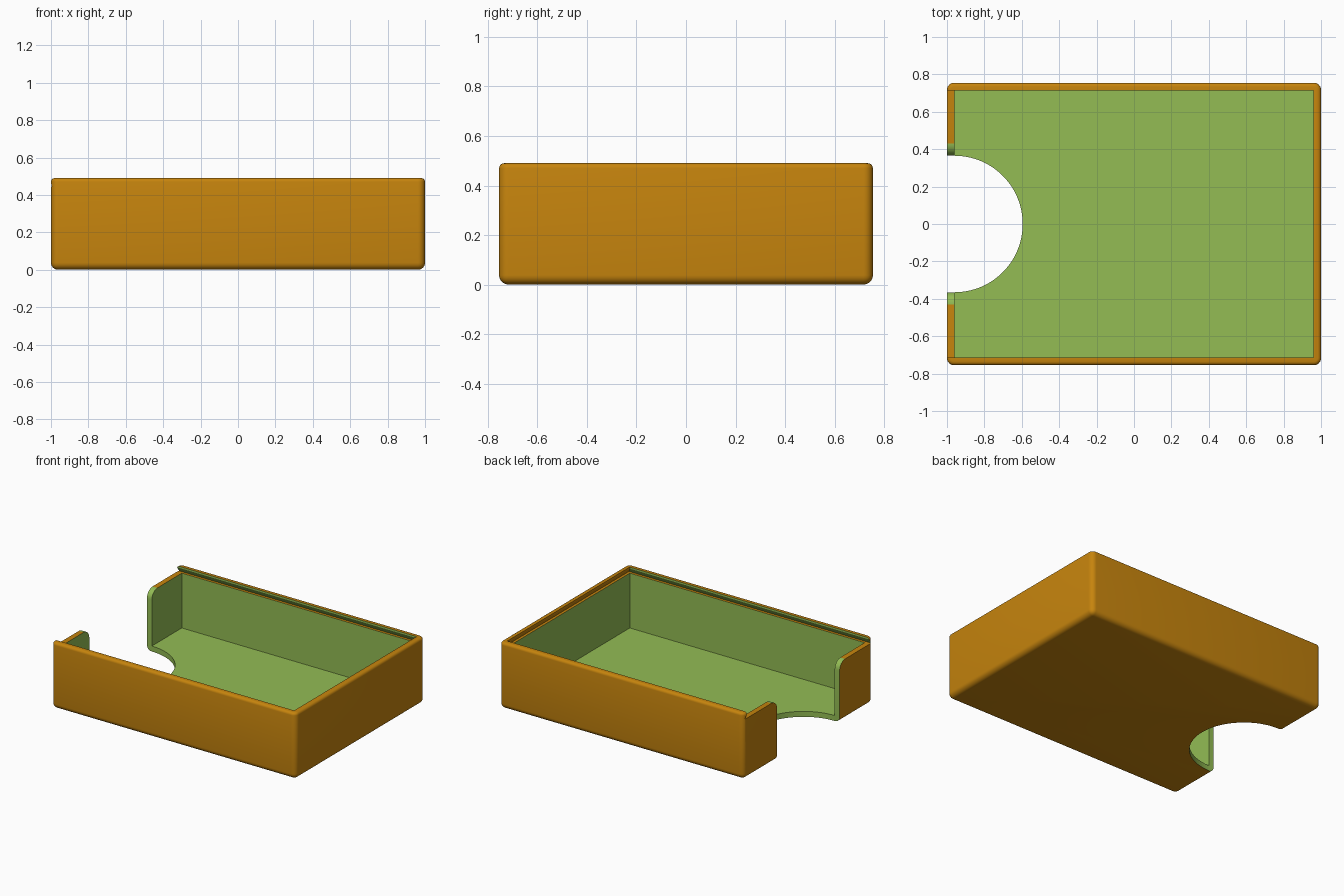
import bpy, bmesh, math

if "Cube" in bpy.data.objects:
    bpy.data.objects.remove(bpy.data.objects["Cube"])


def material(name, srgb):
    m = bpy.data.materials.new(name)
    lin = [((c / 255 + 0.055) / 1.055) ** 2.4 for c in srgb]
    m.diffuse_color = (*lin, 1)
    m.use_nodes = True
    m.node_tree.nodes["Principled BSDF"].inputs["Base Color"].default_value = m.diffuse_color
    return m


MATS = [material("orange", (198, 132, 13)), material("green", (147, 188, 84))]
ORANGE, GREEN = 0, 1


def make_object(name, bm):
    bmesh.ops.recalc_face_normals(bm, faces=bm.faces)
    me = bpy.data.meshes.new(name)
    bm.to_mesh(me)
    bm.free()
    ob = bpy.data.objects.new(name, me)
    bpy.context.collection.objects.link(ob)
    for m in MATS:
        me.materials.append(m)
    return ob


def loft(name, rings, mat):
    """Closed solid through a list of equal-length point rings."""
    bm = bmesh.new()
    vs = [[bm.verts.new(p) for p in r] for r in rings]
    n = len(rings[0])
    for a, b in zip(vs, vs[1:]):
        for i in range(n):
            j = (i + 1) % n
            bm.faces.new((a[i], a[j], b[j], b[i]))
    bm.faces.new(vs[0][::-1])
    bm.faces.new(vs[-1])
    for f in bm.faces:
        f.material_index = mat
    return make_object(name, bm)


def rect(x0, x1, y, z):
    return [(x0, -y, z), (x1, -y, z), (x1, y, z), (x0, y, z)]


# Outer box: large rounding on sides and bottom, smaller on the top rim
W, D, H, T = 1.0, 0.755, 0.49, 0.04
FLOOR, LEDGE = 0.04, 0.445
bm = bmesh.new()
bmesh.ops.create_cube(bm, size=1)
for v in bm.verts:
    v.co = (v.co.x * 2 * W, v.co.y * 2 * D, (v.co.z + 0.5) * H)
edges = [e for e in bm.edges if min(v.co.z for v in e.verts) < 0.01]
bmesh.ops.bevel(bm, geom=edges, offset=0.038, segments=6, profile=0.5, affect='EDGES')
edges = [e for e in bm.edges if min(v.co.z for v in e.verts) > H - 0.001]
bmesh.ops.bevel(bm, geom=edges, offset=0.02, segments=4, profile=0.5, affect='EDGES')
box = make_object("box_tray", bm)

# Inner cavity
ix, iy = W - T, D - T
cavity = loft("cavity_cutter", [rect(-ix, ix, iy, FLOOR), rect(-ix, ix, iy, 0.46)], GREEN)

# Dovetail slot for the sliding lid, open at the left end
slot = loft("lid_slot_cutter", [rect(-1.1, ix + 0.02, iy + 0.02, LEDGE),
                                rect(-1.1, ix, iy, 0.478),
                                rect(-1.1, ix, iy, 0.6)], ORANGE)
for p in slot.data.polygons:
    if abs(p.normal.y) > 0.5:
        p.material_index = GREEN

# Thumb notch: round hole in the floor
R = 0.365
circle = [(R * math.cos(2 * math.pi * i / 96), R * math.sin(2 * math.pi * i / 96))
          for i in range(96)]
hole = loft("thumb_hole_cutter",
            [[(x - ix, y, z) for x, y in circle] for z in (-0.1, 0.6)], GREEN)

# Thumb notch: opening in the left wall with rounded upper corners
r = 0.065
half = [(R, -0.1)]
for i in range(9):
    a = math.pi - i * math.pi / 16
    half.append((R + r + r * math.cos(a), LEDGE - r + r * math.sin(a)))
half.append((R + r, 0.6))
profile = half + [(-y, z) for y, z in reversed(half)]
gap = loft("wall_gap_cutter",
           [[(x, y, z) for y, z in profile] for x in (-1.1, -ix + 0.004)], GREEN)

# Cut everything out of the box
bpy.context.view_layer.objects.active = box
for cutter in (cavity, slot, hole, gap):
    mod = box.modifiers.new("cut", 'BOOLEAN')
    mod.operation = 'DIFFERENCE'
    mod.solver = 'EXACT'
    mod.object = cutter
    bpy.ops.object.modifier_apply(modifier=mod.name)
    bpy.data.objects.remove(cutter)

# Smooth rounded edges, crisp corners
bpy.ops.object.select_all(action='DESELECT')
box.select_set(True)
bpy.ops.object.shade_smooth_by_angle(angle=math.radians(30))
